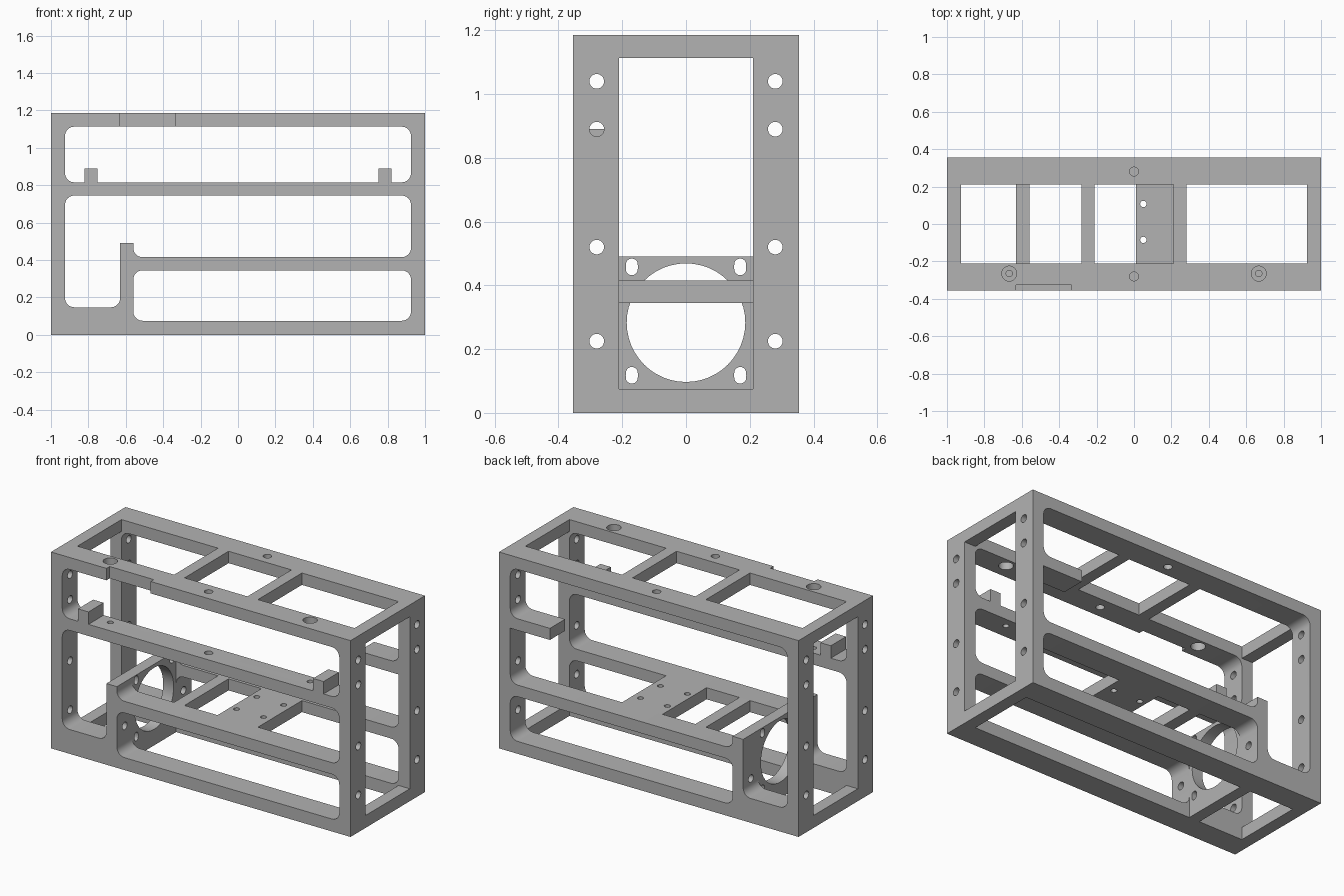
import bpy, bmesh, math
from mathutils import Vector, Matrix

cube = bpy.data.objects.get("Cube")
if cube:
    bpy.data.objects.remove(cube, do_unlink=True)

metal = bpy.data.materials.new("frame_grey")
metal.use_nodes = True
GREY = (0.45, 0.45, 0.45, 1)
metal.diffuse_color = GREY
metal.node_tree.nodes["Principled BSDF"].inputs["Base Color"].default_value = GREY

W, D, H = 1.0, 0.355, 1.185     # outer half width, half depth, height
T, IN = 0.07, 0.21              # bar thickness, inner half depth
SIDE = W - 0.075                # inner face of the posts
R = 0.05                        # opening corner radius


def make(name, bm):
    bmesh.ops.recalc_face_normals(bm, faces=bm.faces)
    mesh = bpy.data.meshes.new(name)
    bm.to_mesh(mesh)
    bm.free()
    mesh.materials.append(metal)
    ob = bpy.data.objects.new(name, mesh)
    bpy.context.collection.objects.link(ob)
    return ob


def box(name, x, y, z):
    bm = bmesh.new()
    bmesh.ops.create_cube(bm, size=1)
    for v in bm.verts:
        v.co = [lo + (c + 0.5) * (hi - lo) for c, (lo, hi) in zip(v.co, (x, y, z))]
    return make(name, bm)


def drill(centre, r, length, axis, stretch=0):
    """Round cutter along axis; stretch lengthens it in z to a slot."""
    bm = bmesh.new()
    bmesh.ops.create_cone(bm, cap_ends=True, segments=48 if r > 0.1 else 24,
                          radius1=r, radius2=r, depth=length)
    if axis == "X":
        bmesh.ops.rotate(bm, verts=bm.verts, matrix=Matrix.Rotation(math.pi / 2, 3, "Y"))
    for v in bm.verts:
        if stretch:
            v.co.z += math.copysign(stretch, v.co.z) if abs(v.co.z) > 1e-5 else 0
        v.co += Vector(centre)
    return make("cutter", bm)


def prism(points, y0, y1):
    """Extrude an x-z outline along y; each point is (x, z, corner radius)."""
    outline = []
    for i, (x, z, r) in enumerate(points):
        p = Vector((x, z))
        if not r:
            outline.append(p)
            continue
        a = (Vector(points[i - 1][:2]) - p).normalized() * r
        b = (Vector(points[(i + 1) % len(points)][:2]) - p).normalized() * r
        for k in range(7):
            t = k / 6 * math.pi / 2
            outline.append(p + a * (1 - math.sin(t)) + b * (1 - math.cos(t)))
    bm = bmesh.new()
    face = bm.faces.new([bm.verts.new((p.x, y0, p.y)) for p in outline])
    ext = bmesh.ops.extrude_face_region(bm, geom=[face])["geom"]
    bmesh.ops.translate(bm, vec=(0, y1 - y0, 0),
                        verts=[v for v in ext if isinstance(v, bmesh.types.BMVert)])
    return make("cutter", bm)


def cut(ob, cutters):
    for c in cutters:
        mod = ob.modifiers.new("cut", "BOOLEAN")
        mod.operation, mod.solver, mod.object = "DIFFERENCE", "EXACT", c
        mesh = bpy.data.meshes.new_from_object(
            ob.evaluated_get(bpy.context.evaluated_depsgraph_get()))
        ob.modifiers.clear()
        ob.data = mesh
        bpy.data.objects.remove(c, do_unlink=True)


def rect(x0, x1, z0, z1):
    return [(x0, z0, R), (x0, z1, R), (x1, z1, R), (x1, z0, R)]


# Levels and positions shared by several parts
LOW, TOP = 0.075, 1.113
SHELF0, SHELF1 = 0.345, 0.415
MID0, MID1 = 0.745, 0.815
FAN0, FAN1, FAN_TOP = -0.63, -0.56, 0.49
FRONT, BACK = (-D - 0.1, -IN + 0.05), (IN - 0.05, D + 0.1)

# Outer frame hollowed from a block
frame = box("frame", (-W, W), (-D, D), (0, H))
cutters = [box("cutter", (-2, 2), (-IN, IN), (LOW, TOP))]
for x in ((-SIDE, -0.28), (-0.21, 0.21), (0.28, SIDE)):
    cutters.append(box("cutter", x, (-IN, IN), (1.0, 1.3)))
for x in ((-SIDE, FAN0), (FAN1, SIDE)):
    cutters.append(box("cutter", x, (-IN, IN), (-0.1, 0.2)))

# Front and back openings
step = [(SIDE, SHELF1, R), (FAN1, SHELF1, R), (FAN1, FAN_TOP, 0),
        (FAN0, FAN_TOP, 0), (FAN0, 0.147, R), (-SIDE, 0.147, R)]
cutters.append(prism(rect(-SIDE, SIDE, MID1, TOP), *FRONT))
cutters.append(prism(step + [(-SIDE, MID0, R), (SIDE, MID0, R)], *FRONT))
cutters.append(prism(step + [(-SIDE, TOP, R), (SIDE, TOP, R), (SIDE, MID1, R),
                             (0.66, MID1, 0), (0.66, MID0, 0), (SIDE, MID0, 0)], *BACK))
for side in (FRONT, BACK):
    cutters.append(prism(rect(FAN1, SIDE, LOW, SHELF0), *side))

# Notch in the front top bar
cutters.append(box("cutter", (FAN0, -0.335), (-D - 0.1, -0.325), (1.0, 1.3)))

# Screw holes through posts, top bars and the middle front bar
for y in (-0.28, 0.28):
    for z in (0.225, 0.52, 0.89, 1.04):
        cutters.append(drill((0, y, z), 0.023, 3, "X"))
    cutters.append(drill((0, y, H), 0.024, 0.3, "Z"))
cutters.append(drill((0, -0.28, MID1), 0.024, 0.3, "Z"))
for x in (-0.667, 0.667):
    cutters.append(drill((x, -0.265, H), 0.04, 0.3, "Z"))
    cutters.append(drill((x, -0.265, MID1), 0.017, 0.3, "Z"))
cut(frame, cutters)

# Fan wall with round opening and mounting slots
wall = box("fan_wall", (FAN0, FAN1), (-IN, IN), (LOW, FAN_TOP))
mid_x = (FAN0 + FAN1) / 2
holes = [drill((mid_x, 0, 0.283), 0.186, 0.3, "X")]
for y in (-0.17, 0.17):
    for z in (0.118, 0.458):
        holes.append(drill((mid_x, y, z), 0.019, 0.3, "X", 0.007))
cut(wall, holes)

# Mounting plate and cross bar on the lower shelf
plate = box("mounting_plate", (0.01, 0.28), (-IN, IN), (SHELF0, SHELF1))
cut(plate, [drill((x, y, 0.38), 0.017, 0.3, "Z")
            for x in (0.05, 0.23) for y in (-0.085, 0.107)])
box("shelf_cross_bar", (-0.28, -0.21), (-IN, IN), (SHELF0, SHELF1))

# Stop blocks on the middle front bar
for name, x in (("right_stop_block", -0.785), ("left_stop_block", 0.785)):
    box(name, (x - T / 2, x + T / 2), (-D, -IN), (MID1, 0.89))

# Smooth hole walls, keep edges sharp
bpy.ops.object.select_all(action="DESELECT")
for ob in (frame, wall, plate):
    ob.select_set(True)
bpy.context.view_layer.objects.active = frame
bpy.ops.object.shade_smooth_by_angle(angle=math.radians(30))
